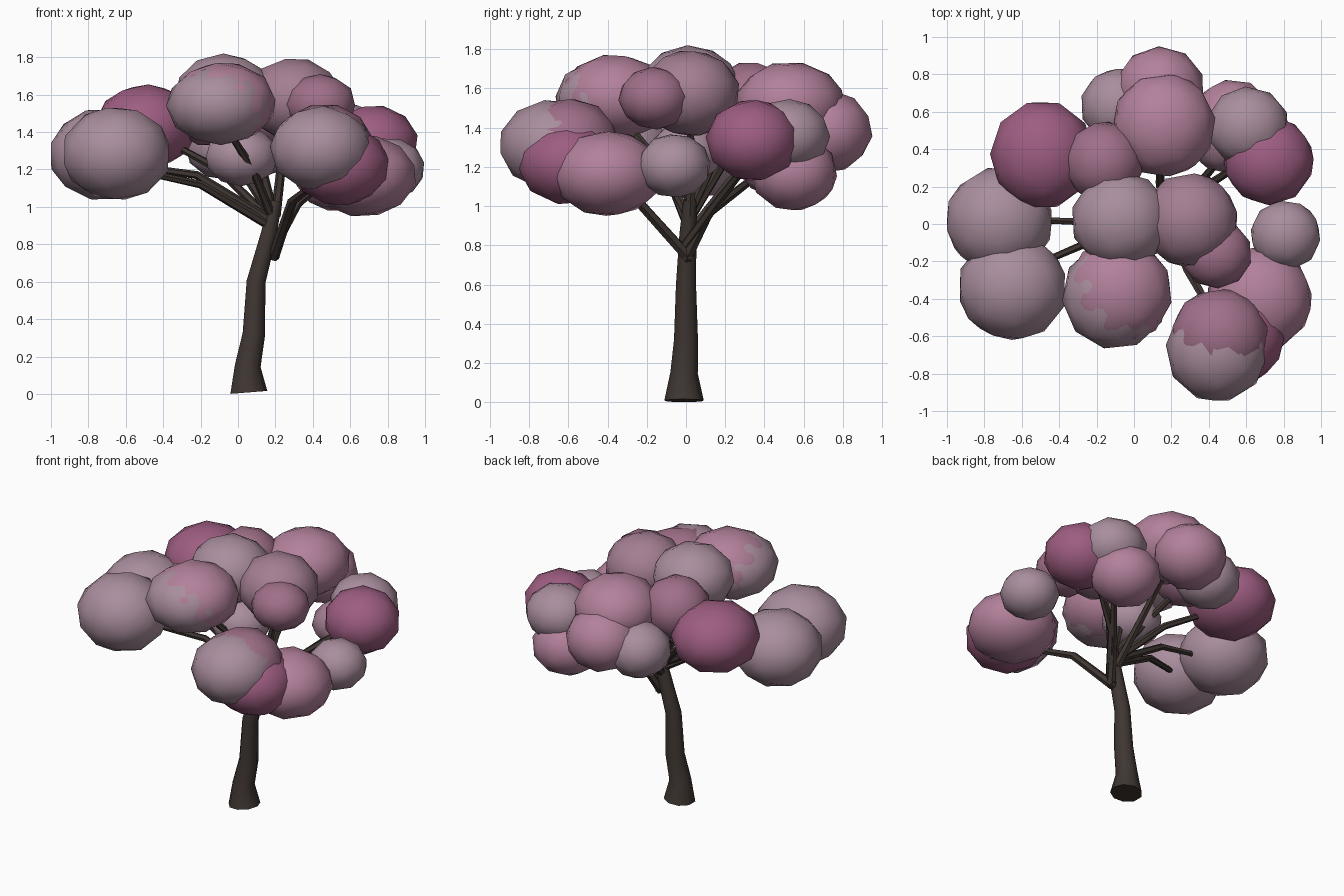
import bpy, bmesh, math, random
from mathutils import Matrix, Vector

random.seed(4)


def material(name, rgb):
    m = bpy.data.materials.new(name)
    m.diffuse_color = (*rgb, 1)
    return m


BARK = material("bark", (0.05, 0.037, 0.032))
LEAF = {
    "pale": material("pale_blossom", (0.40, 0.27, 0.34)),
    "pink": material("pink_blossom", (0.45, 0.22, 0.33)),
    "rose": material("rose_blossom", (0.35, 0.16, 0.25)),
    "deep": material("deep_blossom", (0.34, 0.11, 0.22)),
    "mauve": material("mauve_blossom", (0.37, 0.21, 0.29)),
}


def finish(bm, name, mat, angle):
    me = bpy.data.meshes.new(name)
    bmesh.ops.recalc_face_normals(bm, faces=bm.faces)
    bm.to_mesh(me)
    bm.free()
    ob = bpy.data.objects.new(name, me)
    bpy.context.collection.objects.link(ob)
    me.materials.append(mat)
    bpy.ops.object.select_all(action='DESELECT')
    ob.select_set(True)
    bpy.context.view_layer.objects.active = ob
    bpy.ops.object.shade_smooth_by_angle(angle=math.radians(angle))
    return ob


def limb(name, points, sides):
    """Tapered tube through (x, y, z, radius) points."""
    bm = bmesh.new()
    pos = [Vector(p[:3]) for p in points]
    rings = []
    for i, p in enumerate(points):
        d = pos[min(i + 1, len(pos) - 1)] - pos[max(i - 1, 0)]
        if i == 0 and p[2] < 0.1:
            d = Vector((-0.08, 0, 1))
        q = Vector((0, 0, 1)).rotation_difference(d.normalized())
        rings.append([bm.verts.new(pos[i] + q @ Vector((
            p[3] * math.cos(2 * math.pi * k / sides),
            p[3] * math.sin(2 * math.pi * k / sides), 0))) for k in range(sides)])
    for a, b in zip(rings, rings[1:]):
        for k in range(sides):
            j = (k + 1) % sides
            bm.faces.new((a[k], a[j], b[j], b[k]))
    bm.faces.new(rings[0][::-1])
    bm.faces.new(rings[-1])
    return finish(bm, name, BARK, 50)


def blossom(name, centre, size, mat):
    """Flattened low-poly ball fitted to the given half sizes."""
    bm = bmesh.new()
    bmesh.ops.create_icosphere(bm, subdivisions=2, radius=1)
    bm.transform(Matrix.Rotation(random.uniform(0, 6.28), 4, 'Z')
                 @ Matrix.Rotation(random.uniform(-0.4, 0.4), 4, 'X'))
    ext = [max(abs(v.co[i]) for v in bm.verts) for i in range(3)]
    for v in bm.verts:
        v.co = Vector([centre[i] + v.co[i] * size[i] / ext[i] for i in range(3)])
    return finish(bm, name, mat, 60)


# Trunk
limb("trunk", [(0.055, -0.01, 0.008, 0.102), (0.05, -0.01, 0.15, 0.071),
               (0.083, 0, 0.32, 0.062), (0.095, 0, 0.6, 0.052),
               (0.165, 0.01, 0.86, 0.044), (0.2, 0.02, 1.03, 0.034)], 9)

# Branches: start, bend, tip
branches = [
    [(0.19, 0.02, 0.73, 0.03), (0.29, -0.25, 1.03, 0.026), (0.42, -0.48, 1.13, 0.02)],
    [(0.19, 0, 0.73, 0.03), (0.27, 0.12, 0.97, 0.026), (0.52, 0.42, 1.2, 0.018)],
    [(0.2, 0, 0.8, 0.028), (0.32, 0.16, 1.02, 0.024), (0.6, 0.34, 1.25, 0.018)],
    [(0.17, 0.01, 0.9, 0.026), (-0.2, -0.08, 1.12, 0.022), (-0.48, -0.2, 1.18, 0.018)],
    [(0.17, 0.01, 0.93, 0.026), (-0.22, 0.01, 1.17, 0.022), (-0.5, 0.02, 1.21, 0.018)],
    [(0.18, 0.01, 0.92, 0.026), (-0.1, 0.18, 1.2, 0.022), (-0.36, 0.3, 1.34, 0.018)],
    [(0.17, 0.01, 0.85, 0.028), (0.14, 0.22, 1.12, 0.024), (0.14, 0.5, 1.4, 0.018)],
    [(0.18, 0.01, 0.95, 0.026), (0.02, 0.13, 1.2, 0.022), (-0.12, 0.28, 1.42, 0.018)],
    [(0.19, 0.02, 0.95, 0.028), (0.13, 0.02, 1.2, 0.024), (-0.02, 0, 1.5, 0.018)],
    [(0.2, 0.02, 0.95, 0.028), (0.23, 0.03, 1.2, 0.024), (0.3, 0.02, 1.45, 0.018)],
    [(0.18, 0.01, 0.95, 0.024), (0.08, -0.12, 1.2, 0.022), (-0.06, -0.3, 1.42, 0.018)],
]
for i, b in enumerate(branches):
    limb(f"branch_{i + 1}", b, 6)

# Blossom clusters: x, y, z, half width, half height, colour
clusters = [
    (-0.72, 0.02, 1.28, 0.28, 0.24, "pale"),
    (-0.65, -0.34, 1.285, 0.28, 0.245, "pale"),
    (-0.10, -0.38, 1.545, 0.285, 0.215, "pale"),
    (-0.08, -0.36, 1.555, 0.28, 0.215, "pink"),
    (0.67, -0.40, 1.165, 0.28, 0.215, "pink"),
    (0.445, -0.67, 1.31, 0.275, 0.23, "pale"),
    (0.46, -0.60, 1.32, 0.255, 0.225, "rose"),
    (0.55, -0.60, 1.22, 0.26, 0.21, "deep"),
    (0.81, -0.06, 1.205, 0.185, 0.16, "pale"),
    (0.72, 0.34, 1.335, 0.24, 0.205, "deep"),
    (0.61, 0.52, 1.36, 0.215, 0.185, "pale"),
    (0.53, 0.55, 1.17, 0.22, 0.19, "pink"),
    (0.48, 0.47, 1.2, 0.19, 0.15, "mauve"),
    (0.14, 0.72, 1.38, 0.23, 0.21, "pink"),
    (-0.08, 0.63, 1.33, 0.2, 0.18, "pale"),
    (0.16, 0.53, 1.52, 0.275, 0.21, "pink"),
    (-0.16, 0.33, 1.53, 0.215, 0.2, "rose"),
    (-0.49, 0.37, 1.43, 0.28, 0.225, "deep"),
    (-0.07, 0.02, 1.6, 0.26, 0.22, "pale"),
    (0.30, 0.02, 1.575, 0.25, 0.215, "mauve"),
    (0.44, -0.16, 1.55, 0.185, 0.16, "rose"),
    (0.02, 0.0, 1.27, 0.19, 0.16, "pale"),
]
for i, (x, y, z, r, h, c) in enumerate(clusters):
    blossom(f"blossom_cluster_{i + 1}", (x, y, z), (r, r, h), LEAF[c])
